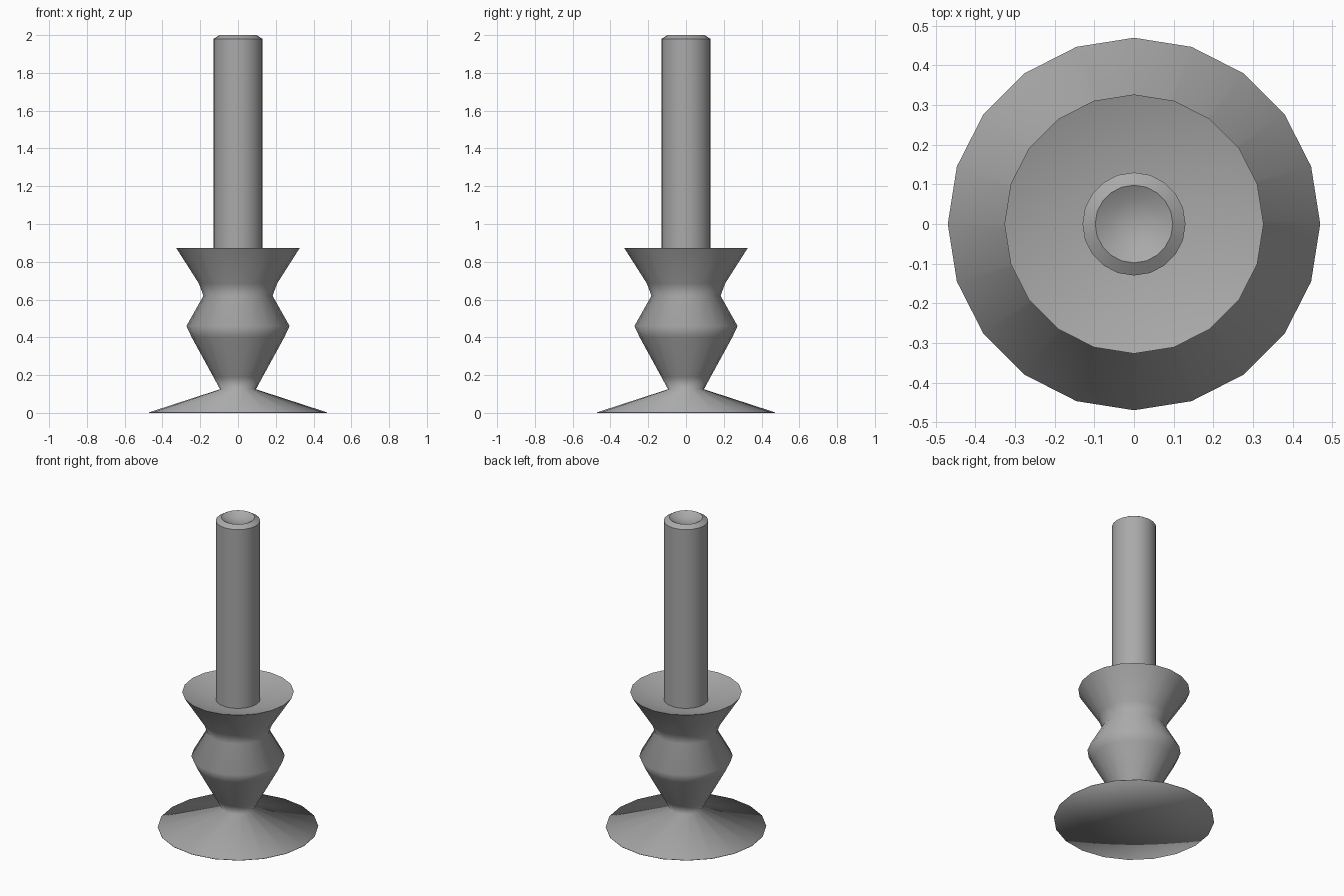
import bpy
import math

SIDES = 20

cube = bpy.data.objects.get("Cube")
if cube:
    bpy.data.objects.remove(cube, do_unlink=True)

grey = bpy.data.materials.new("plain_grey")
grey.use_nodes = True
grey.diffuse_color = (0.4, 0.4, 0.4, 1)
grey.node_tree.nodes["Principled BSDF"].inputs["Base Color"].default_value = (0.4, 0.4, 0.4, 1)


def lathe(name, profile, sharp_angle):
    """Revolve (radius, height) points; a zero radius closes to one pole."""
    verts, faces, rings = [], [], []
    for radius, z in profile:
        start = len(verts)
        count = SIDES if radius else 1
        for i in range(count):
            a = math.tau * i / SIDES
            verts.append((radius * math.cos(a), radius * math.sin(a), z))
        rings.append([start + i % count for i in range(SIDES)])
    for low, high in zip(rings, rings[1:]):
        for i in range(SIDES):
            j = (i + 1) % SIDES
            corners = (low[i], low[j], high[j], high[i])
            faces.append(tuple(dict.fromkeys(corners)))
    mesh = bpy.data.meshes.new(name)
    mesh.from_pydata(verts, [], faces)
    mesh.materials.append(grey)
    obj = bpy.data.objects.new(name, mesh)
    bpy.context.collection.objects.link(obj)
    bpy.ops.object.select_all(action="DESELECT")
    obj.select_set(True)
    bpy.context.view_layer.objects.active = obj
    bpy.ops.object.shade_smooth_by_angle(angle=math.radians(sharp_angle))
    return obj


# Holder: flared foot, turned stem and shallow cup
lathe("candle_holder", [
    (0, 0), (0.47, 0), (0.47, 0.003),
    (0.095, 0.125), (0.13, 0.19), (0.245, 0.40), (0.273, 0.46),
    (0.183, 0.62), (0.207, 0.685), (0.327, 0.873),
    (0.18, 0.825), (0, 0.825),
], 110)

# Candle: straight shaft, chamfered top edge and a hollow in the end
lathe("candle", [
    (0, 0.81), (0.13, 0.81), (0.13, 1.98), (0.098, 2.0),
    (0.06, 1.978), (0, 1.965),
], 32)
